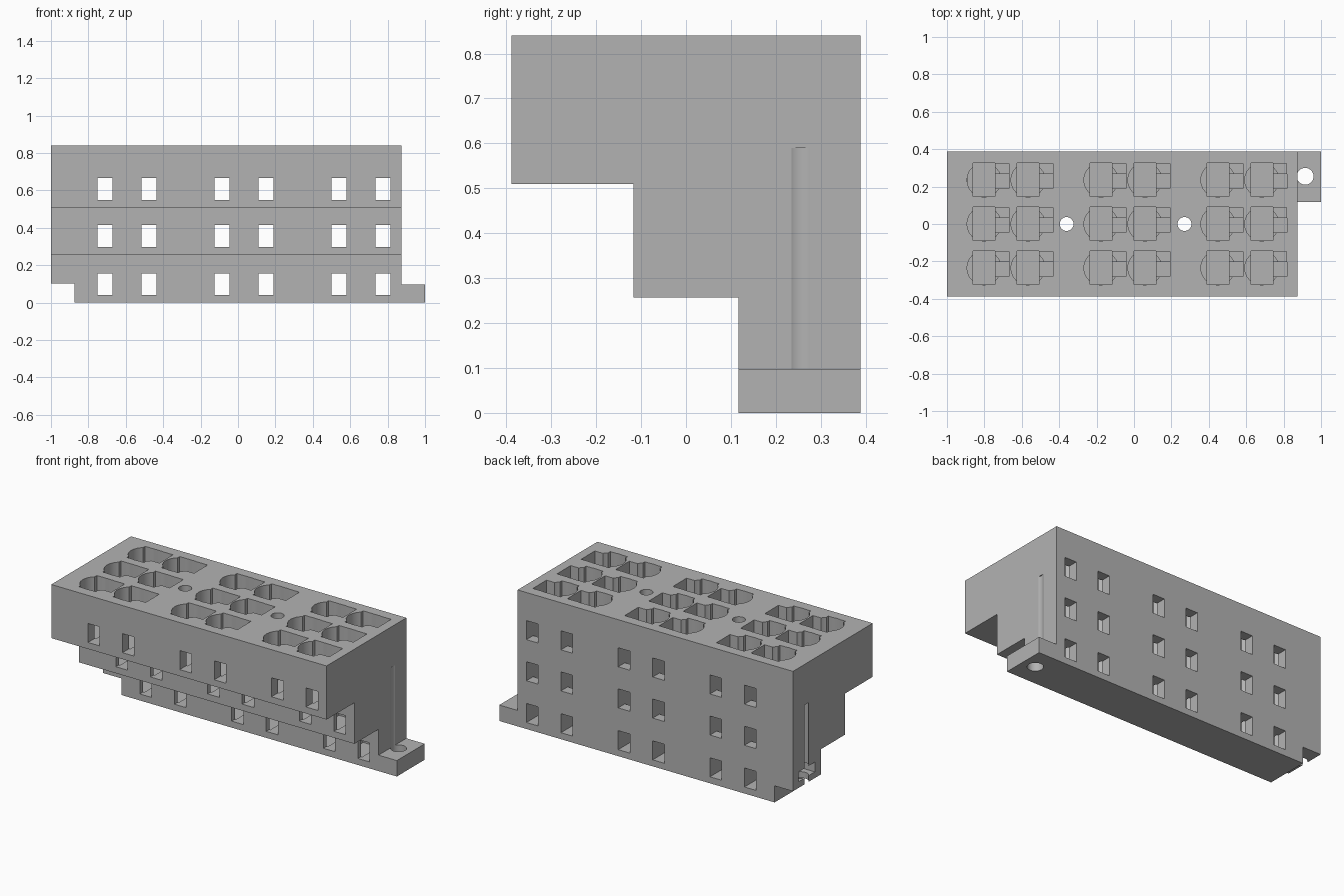
import bpy
import bmesh
from mathutils import Matrix, Vector

cube = bpy.data.objects.get("Cube")
if cube:
    bpy.data.objects.remove(cube, do_unlink=True)

grey = bpy.data.materials.new("plain grey")
grey.use_nodes = True
grey.diffuse_color = (0.45, 0.45, 0.45, 1)
grey.node_tree.nodes["Principled BSDF"].inputs["Base Color"].default_value = (0.45, 0.45, 0.45, 1)


def add_box(bm, x, y, z):
    """Box from (low, high) ranges."""
    size = Vector((x[1] - x[0], y[1] - y[0], z[1] - z[0]))
    mid = Vector((sum(x), sum(y), sum(z))) / 2
    bmesh.ops.create_cube(bm, size=1, matrix=Matrix.Translation(mid) @ Matrix.Diagonal(size.to_4d()))


def add_cylinder(bm, x, y, z, radius, sides=32):
    """Upright cylinder over a z range."""
    bmesh.ops.create_cone(bm, cap_ends=True, segments=sides, radius1=radius, radius2=radius,
                          depth=z[1] - z[0], matrix=Matrix.Translation((x, y, sum(z) / 2)))


def to_object(bm, name):
    bmesh.ops.recalc_face_normals(bm, faces=bm.faces)
    mesh = bpy.data.meshes.new(name)
    bm.to_mesh(mesh)
    bm.free()
    mesh.materials.append(grey)
    obj = bpy.data.objects.new(name, mesh)
    bpy.context.collection.objects.link(obj)
    return obj


TOP, BACK = 0.84, 0.388
ABOVE = TOP + 0.1
WINDOWS = [group + side for group in (-0.71, -0.085, 0.54) for side in (0, 0.235)]
ROWS = [(-0.235, 0.51), (0, 0.257), (0.235, 0)]  # row centre, underside of that step

# Stepped block, extruded sideways from its end profile
bm = bmesh.new()
profile = [(BACK, 0), (BACK, TOP), (-BACK, TOP), (-BACK, 0.51),
           (-0.117, 0.51), (-0.117, 0.257), (0.117, 0.257), (0.117, 0)]
end = bm.faces.new([bm.verts.new((-1, y, z)) for y, z in profile])
grown = bmesh.ops.extrude_face_region(bm, geom=[end])["geom"]
bmesh.ops.translate(bm, vec=(1.875, 0, 0), verts=[v for v in grown if isinstance(v, bmesh.types.BMVert)])
block = to_object(bm, "stepped_block")

# Mounting tab
bm = bmesh.new()
add_box(bm, (0.875, 1), (0.117, BACK), (0, 0.098))
tab = to_object(bm, "mounting_tab")

# Cutters, grouped so that solids within a group never overlap
cells, lobes, slots, ledges, bars, bolts, nut, notch = (bmesh.new() for _ in range(8))
for y, base in ROWS:
    for x in WINDOWS:
        add_box(cells, (x - 0.15, x - 0.033), (y - 0.088, y + 0.09), (base + 0.03, ABOVE))
        add_cylinder(lobes, x - 0.092, y, (base + 0.16, ABOVE), 0.091, 24)
        add_box(slots, (x - 0.05, x + 0.042), (y - 0.045, y + 0.032), (base + 0.042, ABOVE))
        add_box(ledges, (x - 0.06, x + 0.0415), (y, y + 0.088), (base + 0.19, ABOVE))
# Windows running front to back
for _, base in ROWS:
    for x in WINDOWS:
        add_box(bars, (x - 0.04, x + 0.04), (-1, 1), (base + 0.04, base + 0.157))
# Upright bolt holes, the two end ones grazing the end faces
for x in (-0.36, 0.27):
    add_cylinder(bolts, x, 0, (-0.1, ABOVE), 0.037)
for x in (-0.96, 0.915):
    add_cylinder(bolts, x, 0.255, (-0.1, 0.59), 0.045)
# Nut pocket in the end, and the notch that takes a neighbour's tab
add_box(nut, (-1.1, -0.89), (0.175, 0.335), (0.14, 0.2))
add_box(notch, (-1.1, -0.875), (-0.5, 0.5), (-0.1, 0.102))

names = ["cell", "lobe", "slot", "ledge", "window", "bolt_hole", "nut_pocket", "end_notch"]
groups = [cells, lobes, slots, ledges, bars, bolts, nut, notch]
for name, group in zip(names, groups):
    cutter = to_object(group, name + "_cutter")
    cutter.hide_render = True
    for target in ([block, tab] if name == "bolt_hole" else [block]):
        mod = target.modifiers.new(name, 'BOOLEAN')
        mod.operation = 'DIFFERENCE'
        mod.solver = 'EXACT'
        mod.object = cutter
        bpy.context.view_layer.update()
        bpy.context.view_layer.objects.active = target
        bpy.ops.object.modifier_apply(modifier=name)
    bpy.data.objects.remove(cutter, do_unlink=True)

# Smooth the round walls only
bpy.ops.object.select_all(action='DESELECT')
for obj in (block, tab):
    obj.select_set(True)
bpy.context.view_layer.objects.active = block
bpy.ops.object.shade_smooth_by_angle(angle=0.4)
